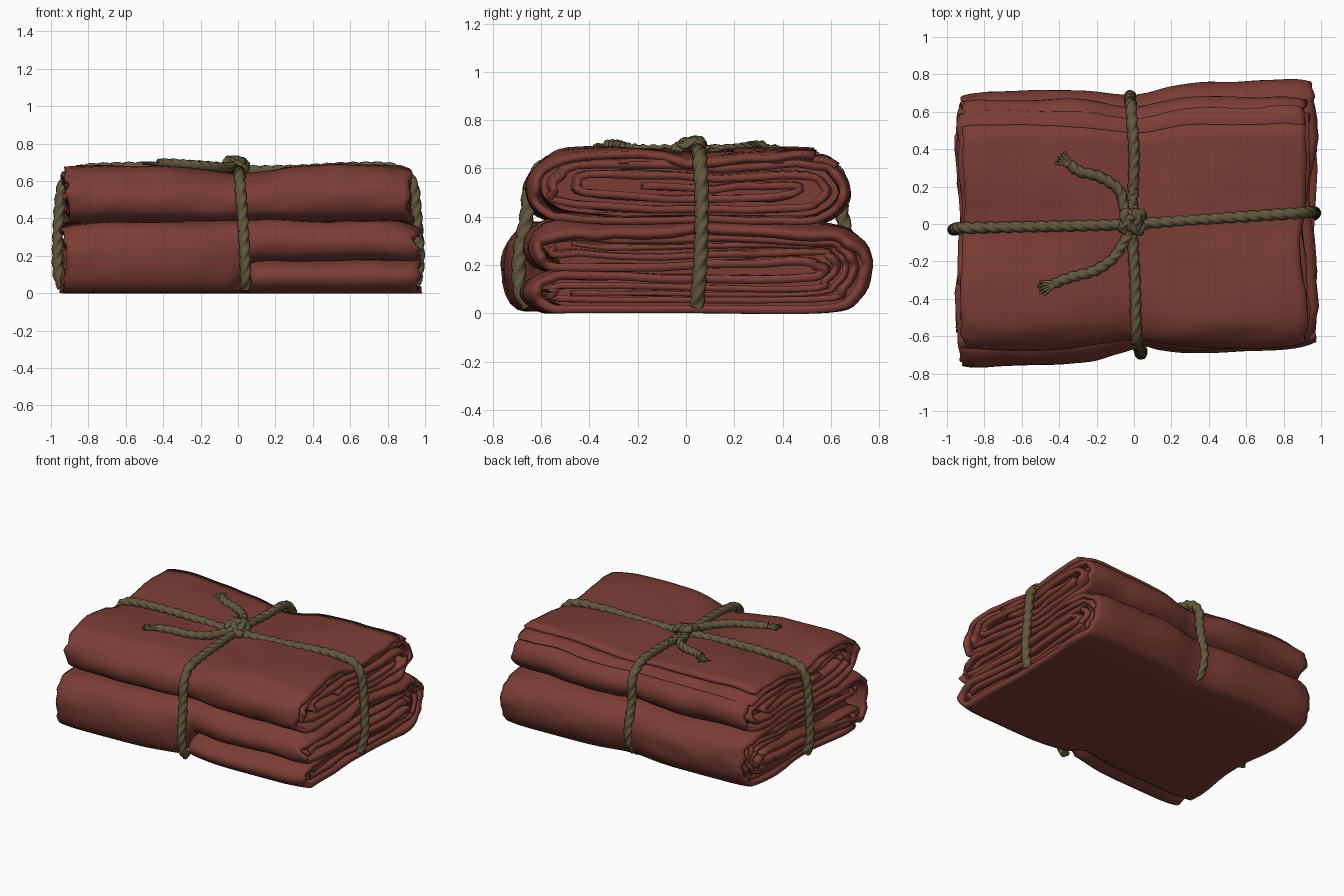
import bpy, bmesh, math, random
from mathutils import Vector, noise

if "Cube" in bpy.data.objects:
    bpy.data.objects.remove(bpy.data.objects["Cube"])

random.seed(4)


def material(name, rgb):
    m = bpy.data.materials.new(name)
    m.diffuse_color = (*rgb, 1)
    m.use_nodes = True
    m.node_tree.nodes["Principled BSDF"].inputs["Base Color"].default_value = m.diffuse_color
    return m


CLOTH = material("brick red cloth", (0.2, 0.047, 0.036))
ROPE = material("olive brown rope", (0.125, 0.096, 0.046))


def smooth(pts, n, closed=False):
    """Catmull-Rom curve through the points."""
    p = [Vector(q) for q in pts]
    k = len(p)
    get = (lambda i: p[i % k]) if closed else (lambda i: p[max(0, min(k - 1, i))])
    out = []
    for i in range(k if closed else k - 1):
        a, b, c, d = get(i - 1), get(i), get(i + 1), get(i + 2)
        for j in range(n):
            t = j / n
            out.append(0.5 * (2 * b + (c - a) * t + (2 * a - 5 * b + 4 * c - d) * t * t
                              + (3 * b - a - 3 * c + d) * t ** 3))
    if not closed:
        out.append(p[-1].copy())
    return out


def finish(name, bm, mat, angle):
    bmesh.ops.recalc_face_normals(bm, faces=bm.faces)
    me = bpy.data.meshes.new(name)
    bm.to_mesh(me)
    bm.free()
    me.materials.append(mat)
    ob = bpy.data.objects.new(name, me)
    bpy.context.collection.objects.link(ob)
    bpy.ops.object.select_all(action='DESELECT')
    ob.select_set(True)
    bpy.context.view_layer.objects.active = ob
    bpy.ops.object.shade_smooth_by_angle(angle=math.radians(angle))
    return ob


def bump(v, w):
    return math.exp(-(v / w) ** 2)


def drape(p, zc, skew):
    """Sag under the ropes, soft ends and broad wrinkles."""
    x, y, z = p
    up = min(1, max(0, (z - 0.03) / 0.15))
    high = max(0, (z - 0.38) / 0.3)
    end = min(1.2, max(0, (abs(x) - 0.72) / 0.22))
    w = noise.noise_vector(Vector((x * 2.2, y * 2.5, z * 4))) * 0.016
    fine = noise.noise_vector(Vector((x * 5, y * 6, z * 9 + 7))) * 0.009
    fine += noise.noise_vector(Vector((x * 6, y * 10, z * 12 + 3))) * 0.013 * end
    nz = z + (w.z + fine.z) * up
    nz -= high * max(0.045 * bump(x, 0.28), (0.03 + 0.02 * end) * bump(y - 0.05 * x, 0.15))
    if z > zc:
        nz -= (z - zc) * 0.15 * end ** 3
    ny = y * (1 - 0.07 * bump(x, 0.2) - 0.03 * end ** 3) + skew * x + (w.y + fine.y) * up
    corner = max(0, (abs(y) - 0.5) / 0.2)
    nx = x * (1 - 0.03 * bump(y, 0.2) - 0.022 * corner ** 2) + (w.x + fine.x) * (0.3 + 0.7 * up)
    return Vector((nx, ny, max(nz, 0.012 if z < 0.03 else 0.02)))


def cloth(name, prof, thick, half, zc, skew, prof_left=None, closed=False, cx=0.0, n=5, filled=False):
    """Ribbon of (y, z) points swept along x, blended between two profiles."""
    right = smooth(prof, n, closed)
    left = smooth(prof_left or prof, n, closed)
    m, cols = len(right), 50
    bm = bmesh.new()
    grid = []
    for i in range(cols + 1):
        s = -1 + 2 * i / cols
        s = math.copysign(abs(s) ** 0.85, s)
        f = min(1, max(0, 0.5 + (s - 0.02) / 0.1))
        row = []
        for k in range(m):
            q = left[k].lerp(right[k], f)
            e = noise.noise(Vector((q.x * 3.0, q.y * 18, 3 * math.copysign(1, s) + half)))
            p = Vector((s * (half + 0.035 * e) + cx, q.x, q.y))
            row.append(bm.verts.new(drape(p, zc, skew)))
        grid.append(row)
    for a, b in zip(grid, grid[1:]):
        for k in range(m if closed else m - 1):
            j = (k + 1) % m
            bm.faces.new((a[k], a[j], b[j], b[k]))
    if filled:
        bm.faces.new(grid[0])
        bm.faces.new(grid[-1])
        return finish(name, bm, CLOTH, 50)
    ob = finish(name, bm, CLOTH, 50)
    sol = ob.modifiers.new("thickness", 'SOLIDIFY')
    sol.thickness, sol.offset = thick, 0
    return ob


def rope(name, pts, r=0.029, closed=False, pitch=0.2, taper=0.0):
    """Three-strand twisted cord along a smooth path."""
    c = smooth(pts, 14, closed)
    k, sides = len(c), 15
    bm = bmesh.new()
    rings, dist, side = [], 0.0, None
    for i, p in enumerate(c):
        a = c[(i - 1) % k] if closed else c[max(0, i - 1)]
        b = c[(i + 1) % k] if closed else c[min(k - 1, i + 1)]
        t = (b - a).normalized()
        if side is None:
            side = t.orthogonal().normalized()
        side = (side - t * side.dot(t)).normalized()
        up = t.cross(side)
        if i:
            dist += (p - c[i - 1]).length
        ring = []
        for j in range(sides):
            g = 2 * math.pi * j / sides
            rr = r * (0.78 + 0.34 * abs(math.cos(1.5 * g))) * (1 - taper * i / k)
            h = g + dist * 2 * math.pi / pitch
            ring.append(bm.verts.new(p + (side * math.cos(h) + up * math.sin(h)) * rr))
        rings.append(ring)
    pairs = list(zip(rings, rings[1:])) + ([(rings[-1], rings[0])] if closed else [])
    for a, b in pairs:
        for j in range(sides):
            l = (j + 1) % sides
            bm.faces.new((a[j], a[l], b[l], b[j]))
    if not closed:
        bm.faces.new(rings[0])
        bm.faces.new(rings[-1])
    return finish(name, bm, ROPE, 45)


# Lower cloth: a flat tube folded in half, its fold at the back
back = [(-.5, .018), (0, .018), (.55, .018), (.68, .07), (.725, .19), (.68, .31), (.52, .365),
        (0, .37), (-.52, .365)]
lower_right = back + [(-.63, .34), (-.67, .27), (-.62, .198), (-.45, .185), (.4, .215), (.52, .2),
                      (.55, .175), (.4, .14), (-.45, .152), (-.62, .145), (-.69, .085), (-.62, .022)]
lower_left = back + [(-.67, .33), (-.72, .2), (-.66, .03), (-.45, .08), (.4, .215), (.52, .2),
                     (.55, .175), (.4, .14), (-.4, .065), (-.5, .055), (-.54, .035), (-.52, .02)]
cloth("lower_cloth", lower_right, 0.034, 0.955, 0.19, 0.04, lower_left, True, 0.012)
inner = [(-.5, .058), (.5, .058), (.63, .1), (.675, .19), (.63, .28), (.5, .322), (-.5, .322),
         (-.6, .28), (-.5, .245), (.45, .262), (.57, .24), (.605, .19), (.55, .135), (.45, .1),
         (-.5, .115), (-.6, .085)]
cloth("lower_cloth_inner_layer", inner, 0.026, 0.935, 0.19, 0.04, None, True, 0.01)
core = [(-.52, .285), (.45, .295), (.6, .26), (.64, .19), (.6, .12), (.45, .08), (-.52, .085)]
cloth("lower_cloth_core", core, 0.02, 0.925, 0.19, 0.04)
packed = [(-.54, .03), (.54, .03), (.66, .09), (.7, .19), (.66, .29), (.5, .35), (-.5, .35),
          (-.6, .3), (-.56, .18)]
cloth("lower_cloth_packed_middle", packed, 0, 0.87, 0.19, 0.04, None, True, 0.01, filled=True)

# Upper cloth: a flat roll whose free edge lies along the top at the back
roll = [(.53, .663), (0, .67), (-.45, .668), (-.6, .61), (-.65, .51), (-.6, .412), (-.4, .388),
        (.4, .39), (.58, .405), (.66, .49), (.62, .582), (.45, .625), (-.4, .63), (-.54, .57),
        (-.565, .5), (-.48, .445), (.4, .44), (.55, .465), (.585, .52), (.42, .58), (-.35, .585),
        (-.46, .535), (-.36, .49), (.35, .49), (.46, .525), (.3, .54), (-.2, .535)]
cloth("upper_cloth", roll, 0.03, 0.925, 0.53, 0.01)
lip = [(-.3, .645), (.3, .648), (.53, .644), (.575, .632), (.61, .61)]
cloth("upper_cloth_lip", lip, 0.02, 0.935, 0.53, 0.022, cx=-0.01)
packed = [(-.4, .41), (.4, .41), (.56, .425), (.63, .49), (.59, .57), (.45, .61), (-.4, .64),
          (-.57, .59), (-.61, .51), (-.56, .435)]
cloth("upper_cloth_packed_middle", packed, 0, 0.85, 0.53, 0.01, None, True, filled=True)

# Rope around the bundle in both directions
rope("rope_front_to_back", [(.04, -.65, .03), (.04, -.685, .09), (.035, -.692, .22), (.025, -.66, .4),
                            (.015, -.64, .53), (.01, -.56, .625), (.005, -.3, .652), (-.01, 0, .655),
                            (0, .35, .655), (-.01, .54, .64), (-.015, .635, .56), (-.02, .645, .42),
                            (-.02, .685, .21), (-.02, .655, .09), (-.02, .58, .035)])
rope("rope_left_to_right", [(-.935, -.03, .03), (-.96, -.03, .1), (-.965, -.03, .22), (-.955, -.025, .45),
                            (-.93, -.02, .59), (-.85, -.02, .655), (-.6, -.015, .672), (-.3, -.01, .668),
                            (0, 0, .655), (.3, .02, .657), (.6, .04, .672), (.83, .055, .665),
                            (.925, .06, .6), (.95, .065, .47), (.968, .06, .22), (.96, .05, .1),
                            (.94, .045, .03)])

# Knot: crossing loops of the same cord
for i, (ang, rad) in enumerate([(0.7, 0.064), (2.3, 0.06), (1.5, 0.05)]):
    loop = []
    for j in range(8):
        a = j * math.pi / 4
        u, v = rad * math.cos(a), 0.026 * math.sin(a)
        loop.append((-.008 + u * math.cos(ang) - v * math.sin(ang),
                     .01 + u * math.sin(ang) + v * math.cos(ang),
                     .685 + 0.024 * math.sin(a + i)))
    rope("knot_loop_%d" % (i + 1), loop, 0.025, True, 0.15)

# Loose tails with frayed ends
tails = [[(0, 0, .675), (-.05, .08, .672), (-.08, .18, .672), (-.18, .25, .68), (-.29, .28, .685),
          (-.345, .32, .687)],
         [(0, 0, .675), (-.05, -.09, .672), (-.11, -.18, .672), (-.21, -.25, .68), (-.34, -.285, .69),
          (-.43, -.32, .692)]]
for i, pts in enumerate(tails):
    rope("rope_tail_%d" % (i + 1), pts, 0.027, pitch=0.16)
    tip = Vector(pts[-1])
    d = (tip - Vector(pts[-2])).normalized()
    s = d.cross(Vector((0, 0, 1)))
    for j in range(-2, 3):
        e = tip + d * random.uniform(.06, .09) + s * j * .019
        mid = tip + d * .025 + s * j * .01
        rope("frayed_end_%d_%d" % (i + 1, j + 3), [tip - d * .02, mid, e + Vector((0, 0, .006 * (j % 2)))],
             0.012, taper=0.5)
